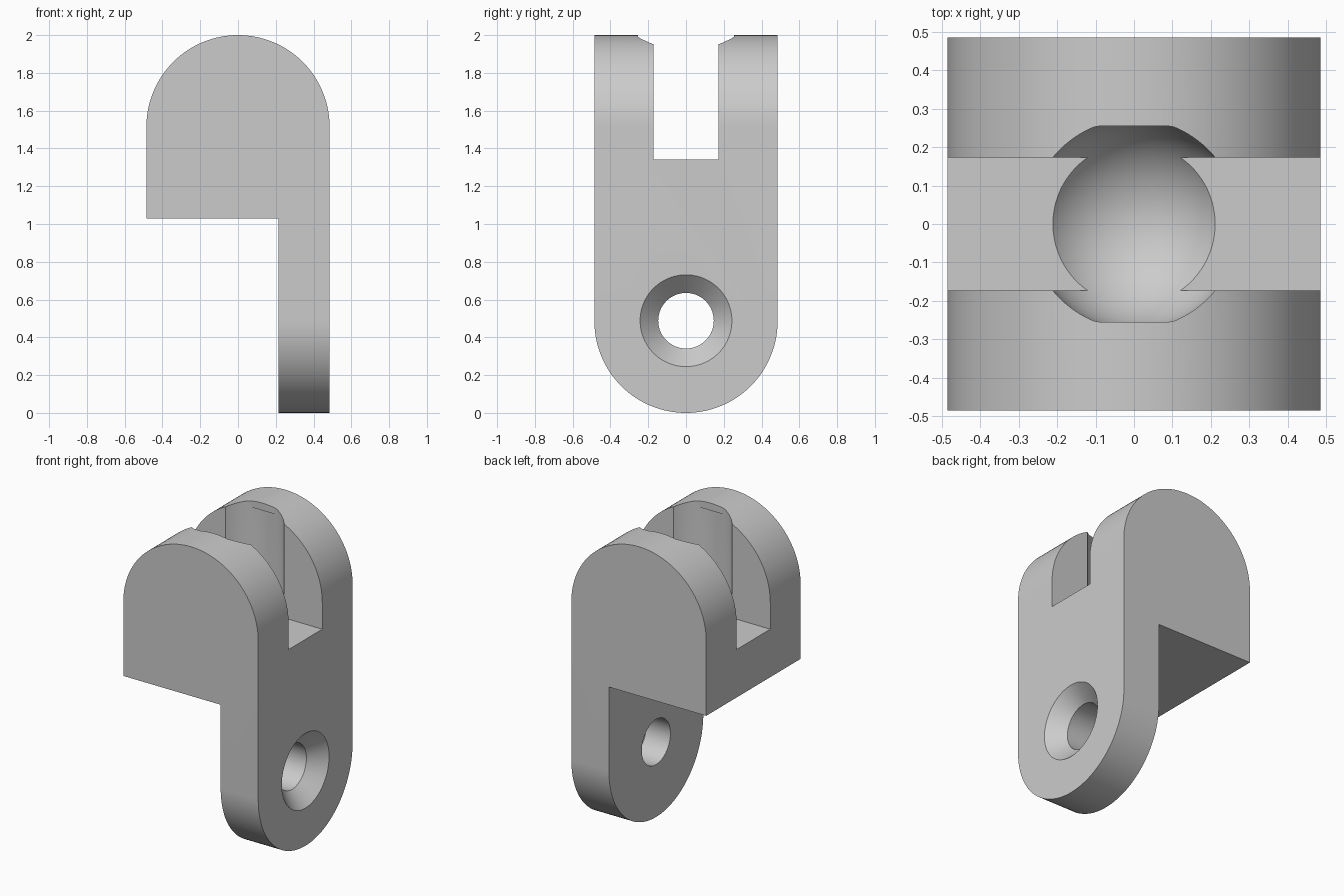
import bpy, bmesh, math
from mathutils import Vector

if "Cube" in bpy.data.objects:
    bpy.data.objects.remove(bpy.data.objects["Cube"])

H = 0.485            # half width, also the radius of both rounded ends
PIVOT_Z = 2 - H      # centre of the upper round end and of the ball seat
BALL = 0.273         # ball seat radius
SLOT = 0.173         # half width of the slot
SEG = 96


def loft(name, rings):
    """Closed solid through a list of equally long point rings."""
    bm = bmesh.new()
    loops = [[bm.verts.new(p) for p in ring] for ring in rings]
    n = len(loops[0])
    for a, b in zip(loops, loops[1:]):
        for i in range(n):
            j = (i + 1) % n
            bm.faces.new((a[i], a[j], b[j], b[i]))
    bm.faces.new(loops[0][::-1])
    bm.faces.new(loops[-1])
    bmesh.ops.remove_doubles(bm, verts=bm.verts, dist=1e-5)
    bmesh.ops.recalc_face_normals(bm, faces=bm.faces)
    mesh = bpy.data.meshes.new(name)
    bm.to_mesh(mesh)
    bm.free()
    ob = bpy.data.objects.new(name, mesh)
    bpy.context.collection.objects.link(ob)
    return ob


def box(name, lo, hi):
    ring = lambda z: [Vector((x, y, z)) for x, y in
                      ((lo[0], lo[1]), (hi[0], lo[1]), (hi[0], hi[1]), (lo[0], hi[1]))]
    return loft(name, [ring(lo[2]), ring(hi[2])])


def circle(r):
    return [(r * math.cos(2 * math.pi * i / SEG), r * math.sin(2 * math.pi * i / SEG))
            for i in range(SEG)]


def arch(centre, end, direction):
    """Half round profile with straight legs running to height end."""
    pts = [(H * math.cos(math.pi * i / 64), centre + direction * H * math.sin(math.pi * i / 64))
           for i in range(65)]
    return pts + [(-H, end), (H, end)]


def cut(ob, tool, operation='DIFFERENCE'):
    mod = ob.modifiers.new(tool.name, 'BOOLEAN')
    mod.operation = operation
    mod.solver = 'EXACT'
    mod.object = tool
    bpy.context.view_layer.update()
    bpy.context.view_layer.objects.active = ob
    bpy.ops.object.modifier_apply(modifier=mod.name)
    bpy.data.objects.remove(tool)
    bpy.context.view_layer.update()


# Body: domed front profile crossed with a round-bottomed side profile
dome = arch(PIVOT_Z, -0.5, 1)
bracket = loft("bracket", [[(x, y, z) for x, z in dome] for y in (-0.7, 0.7)])
foot = arch(H, 2.5, -1)
cut(bracket, loft("side_profile", [[(x, y, z) for y, z in foot] for x in (-0.7, 0.7)]),
    'INTERSECT')

# Space beside the mounting tab, and the slot across the top
cut(bracket, box("tab_clearance", (-1, -1, -1), (0.215, 1, 1.03)))
cut(bracket, box("slot", (-1, -SLOT, 1.342), (1, SLOT, 3)))

# Ball seat: hemisphere, straight bore, then a mouth with flattened sides
seat = []
for i in range(1, 25):
    a = math.pi / 2 * i / 24
    seat.append([(x, y, PIVOT_Z - BALL * math.cos(a)) for x, y in circle(BALL * math.sin(a))])
seat.append([(x, y, 1.952) for x, y in circle(BALL)])
for z in (1.952, 2.3):
    seat.append([(x, max(-0.255, min(0.255, y)), z) for x, y in circle(BALL)])
cut(bracket, loft("ball_seat", seat))

# Countersunk screw hole through the tab
hole = [(0.0, 0.147), (H - 0.096, 0.147), (H, 0.243), (H + 0.1, 0.343)]
cut(bracket, loft("screw_hole", [[(x, y, z + 0.488) for y, z in circle(r)] for x, r in hole]))

# Finish
grey = bpy.data.materials.new("light grey")
grey.diffuse_color = (0.6, 0.6, 0.6, 1)
grey.use_nodes = True
grey.node_tree.nodes["Principled BSDF"].inputs["Base Color"].default_value = grey.diffuse_color
bracket.data.materials.clear()
bracket.data.materials.append(grey)
bracket.select_set(True)
bpy.context.view_layer.objects.active = bracket
bpy.ops.object.shade_smooth_by_angle(angle=math.radians(25))
